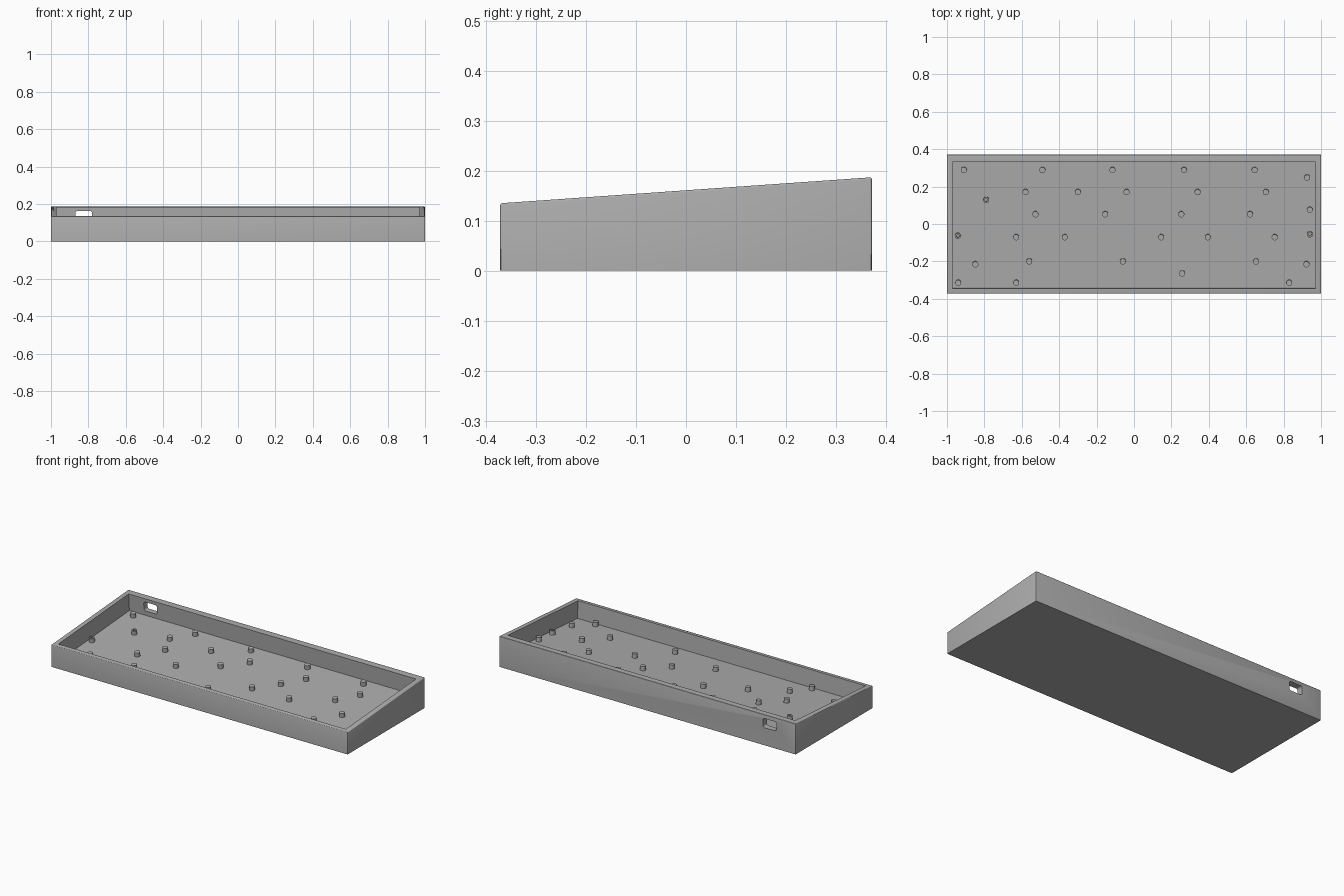
import bpy, bmesh
from math import atan2, cos, tan
from mathutils import Matrix, Vector

if "Cube" in bpy.data.objects:
    bpy.data.objects.remove(bpy.data.objects["Cube"])

HALF_Y = 0.372
FRONT_Z, BACK_Z = 0.135, 0.187
WALL, DEPTH = 0.03, 0.105
TILT = atan2(BACK_Z - FRONT_Z, 2 * HALF_Y)

# Sloped working frame: origin at the middle of the tray floor
FLOOR = (Matrix.Translation((0, 0, (FRONT_Z + BACK_Z) / 2 - DEPTH))
         @ Matrix.Rotation(TILT, 4, 'X'))

grey = bpy.data.materials.new("plain grey")
grey.use_nodes = True
colour = (0.42, 0.42, 0.42, 1)
grey.diffuse_color = colour
grey.node_tree.nodes["Principled BSDF"].inputs["Base Color"].default_value = colour


def finish(name, bm):
    mesh = bpy.data.meshes.new(name)
    bmesh.ops.recalc_face_normals(bm, faces=bm.faces)
    bm.to_mesh(mesh)
    bm.free()
    mesh.materials.append(grey)
    obj = bpy.data.objects.new(name, mesh)
    bpy.context.collection.objects.link(obj)
    return obj


def box(low, high):
    bm = bmesh.new()
    low, high = Vector(low), Vector(high)
    size = Matrix.Diagonal(high - low).to_4x4()
    bmesh.ops.create_cube(bm, size=1, matrix=Matrix.Translation((low + high) / 2) @ size)
    return bm


def bevel(bm, rule, width, segments):
    edges = [e for e in bm.edges if rule(e.verts[0].co, e.verts[1].co)]
    bmesh.ops.bevel(bm, geom=edges, offset=width, segments=segments,
                    profile=0.5, affect='EDGES')


def smooth(obj):
    bpy.ops.object.select_all(action='DESELECT')
    obj.select_set(True)
    bpy.context.view_layer.objects.active = obj
    bpy.ops.object.shade_smooth_by_angle()


def cut(obj, cutter):
    cutter.hide_render = True
    bpy.context.view_layer.objects.active = obj
    mod = obj.modifiers.new("cut", 'BOOLEAN')
    mod.operation, mod.solver, mod.object = 'DIFFERENCE', 'EXACT', cutter
    bpy.ops.object.modifier_apply(modifier=mod.name)
    bpy.data.objects.remove(cutter)


# Wedge-shaped case with softened outer corners and rim
body = box((-1, -HALF_Y, 0), (1, HALF_Y, 1))
for v in body.verts:
    if v.co.z > 0.5:
        v.co.z = BACK_Z if v.co.y > 0 else FRONT_Z
bevel(body, lambda a, b: max(a.z, b.z) > 0.1, 0.004, 3)
case = finish("case", body)

# Sloped cavity, square to the tilted rim
inner_y = HALF_Y / cos(TILT) - WALL - DEPTH * tan(TILT) / 2
cavity = box((WALL - 1, -inner_y, 0), (1 - WALL, inner_y, 1))
cavity.transform(FLOOR)
cut(case, finish("cavity_cutter", cavity))

# Cable port through the back wall
port = box((-0.87, 0.25, 0.107), (-0.78, 0.5, 0.163))
bevel(port, lambda a, b: abs(a.y - b.y) > 0.1, 0.012, 4)
cut(case, finish("port_cutter", port))
smooth(case)


def peg(name, x, y, hollow):
    radius, height = 0.016, 0.025
    bm = bmesh.new()
    bmesh.ops.create_cone(bm, cap_ends=True, segments=24, radius1=radius,
                          radius2=radius, depth=height + 0.004,
                          matrix=Matrix.Translation((0, 0, height / 2 - 0.002)))
    if hollow:
        top = max(bm.faces, key=lambda f: f.calc_center_median().z)
        bmesh.ops.inset_region(bm, faces=[top], thickness=0.008)
        pit = bmesh.ops.extrude_face_region(bm, geom=[top])["geom"]
        bmesh.ops.delete(bm, geom=[top], context='FACES')
        bmesh.ops.translate(bm, vec=(0, 0, -height * 0.9),
                            verts=[g for g in pit if isinstance(g, bmesh.types.BMVert)])
    bm.transform(FLOOR @ Matrix.Translation((x, y, 0)))
    smooth(finish(name, bm))


# Support pegs, row by row from back to front
PEG_ROWS = {
    0.29: (-0.91, -0.49, -0.115, 0.267, 0.645),
    0.25: (0.926,),
    0.172: (-0.58, -0.3, -0.04, 0.34, 0.705),
    0.077: (0.94,),
    0.053: (-0.527, -0.154, 0.253, 0.62),
    -0.07: (-0.63, -0.37, 0.145, 0.395, 0.752),
    -0.2: (-0.56, -0.06, 0.652),
    -0.215: (-0.848, 0.922),
    -0.264: (0.257,),
    -0.314: (-0.94, -0.63, 0.83),
}
for y, row in PEG_ROWS.items():
    for x in row:
        peg("support_peg", x, y, False)

# Hollow screw posts
for x, y in ((-0.79, 0.13), (-0.942, -0.062), (0.94, -0.055)):
    peg("screw_post", x, y, True)
